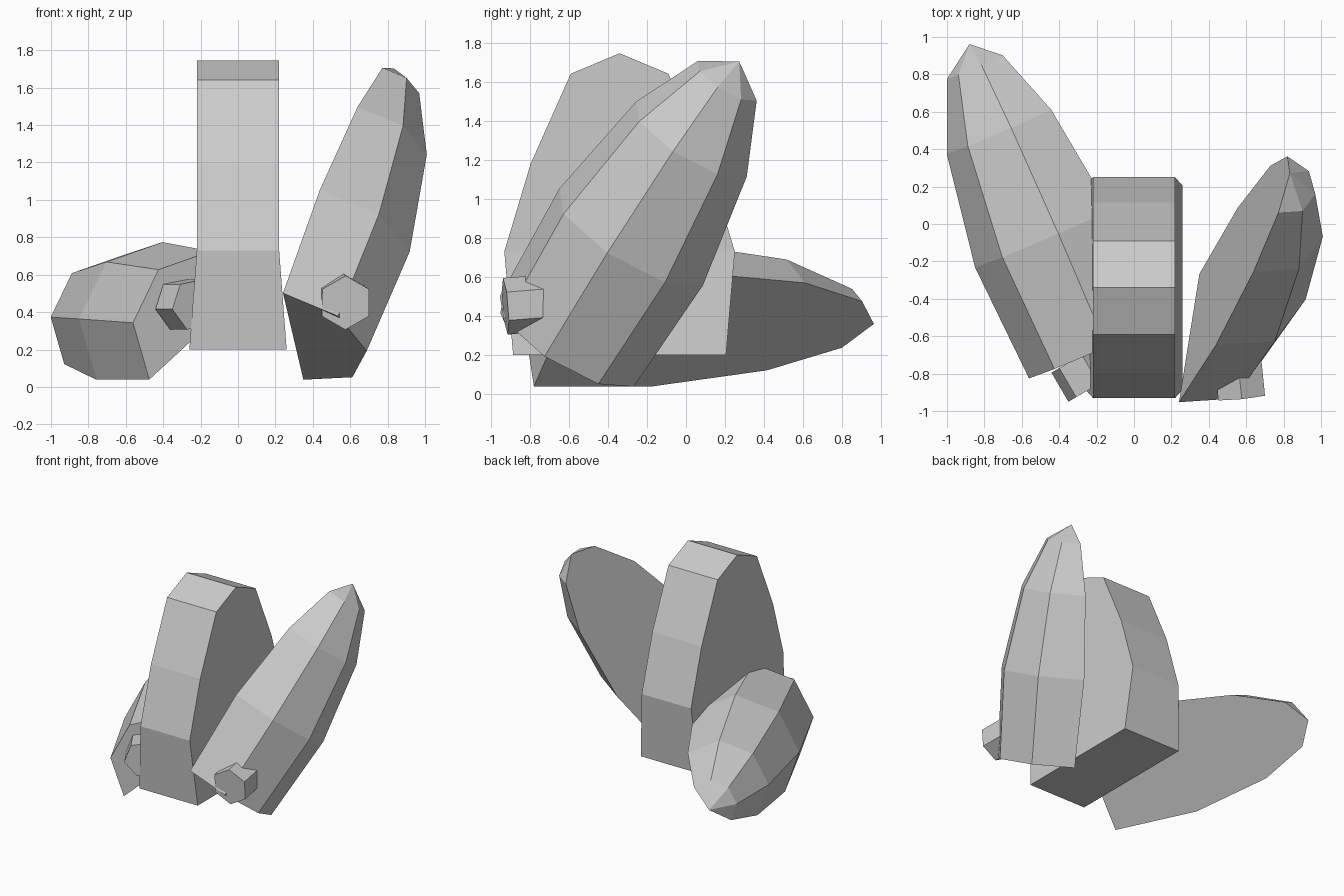
import bpy, bmesh
from math import sin, cos, pi, radians
from mathutils import Vector

if "Cube" in bpy.data.objects:
    bpy.data.objects.remove(bpy.data.objects["Cube"])


def finish(name, bm):
    bmesh.ops.remove_doubles(bm, verts=bm.verts, dist=0.0005)
    bmesh.ops.recalc_face_normals(bm, faces=bm.faces)
    me = bpy.data.meshes.new(name)
    bm.to_mesh(me)
    bm.free()
    ob = bpy.data.objects.new(name, me)
    bpy.context.collection.objects.link(ob)
    return ob


def half_pod(name, base, axis, out):
    """Half of an eight-sided bullet: flat on the back, tapering along axis."""
    n = Vector(axis).normalized()
    o = Vector(out)
    o = (o - n * o.dot(n)).normalized()
    u = n.cross(o)
    base = Vector(base)
    bm = bmesh.new()
    rings = []
    for h, r in [(0, .417), (.66, .447), (1.277, .345), (1.645, .183)]:
        rings.append([bm.verts.new(base + n * h + r * (o * sin(i * pi / 4) - u * cos(i * pi / 4)))
                      for i in range(5)])
    tip = bm.verts.new(base + n * 1.767)
    for a, b in zip(rings, rings[1:]):
        for i in range(4):
            bm.faces.new((a[i], a[i + 1], b[i + 1], b[i]))
        bm.faces.new((a[4], a[0], b[0], b[4]))      # flat back
    for i in range(5):
        bm.faces.new((rings[-1][i], rings[-1][(i + 1) % 5], tip))
    bm.faces.new(rings[0])                          # flat base
    return finish(name, bm)


def hex_stub(name, end, axis, radius, length, phase):
    """Six-sided stub running back from its visible end face."""
    a = Vector(axis).normalized()
    s = a.cross(Vector((0, 0, 1))).normalized()
    up = s.cross(a)
    bm = bmesh.new()
    front, back = [[bm.verts.new(Vector(end) + a * d + radius * (
        s * cos(radians(phase + 60 * i)) + up * sin(radians(phase + 60 * i))))
        for i in range(6)] for d in (0, length)]
    bm.faces.new(front)
    bm.faces.new(back)
    for i in range(6):
        j = (i + 1) % 6
        bm.faces.new((front[i], front[j], back[j], back[i]))
    return finish(name, bm)


# Upright centre slab: (height, half depth, half width), flared at the foot
bm = bmesh.new()
rows = []
for z, d, w in [(.2, .545, .26), (.73, .59, .22), (1.18, .455, .22), (1.64, .25, .22), (1.745, 0, .22)]:
    rows.append([bm.verts.new((x, -.34 + y, z)) for x, y in ((-w, -d), (w, -d), (w, d), (-w, d))])
for a, b in zip(rows[:3], rows[1:4]):
    for i in range(4):
        j = (i + 1) % 4
        bm.faces.new((a[i], a[j], b[j], b[i]))
bm.faces.new(rows[0])
# Roof ridge
t, (l, r, _, _) = rows[3], rows[4]
for v in rows[4][2:]:
    bm.verts.remove(v)
bm.faces.new((t[0], t[1], r, l))
bm.faces.new((t[2], t[3], l, r))
bm.faces.new((t[1], t[2], r))
bm.faces.new((t[3], t[0], l))
finish("centre_slab", bm)

# Two leaning half pods
half_pod("right_pod", (.295, -.61, .27), (.305, .5, .812), (.938, -.28, -.194))
half_pod("left_pod", (-.18, -.66, .31), (-.396, .918, .028), (-.59, -.27, .76))

# Hexagonal stubs on the pod bases
hex_stub("right_stub", (.575, -.925, .45), (-.1, .98, .08), .145, .25, 30)
hex_stub("left_stub", (-.23, -.88, .44), (-.5, .86, 0), .142, .18, 10)
